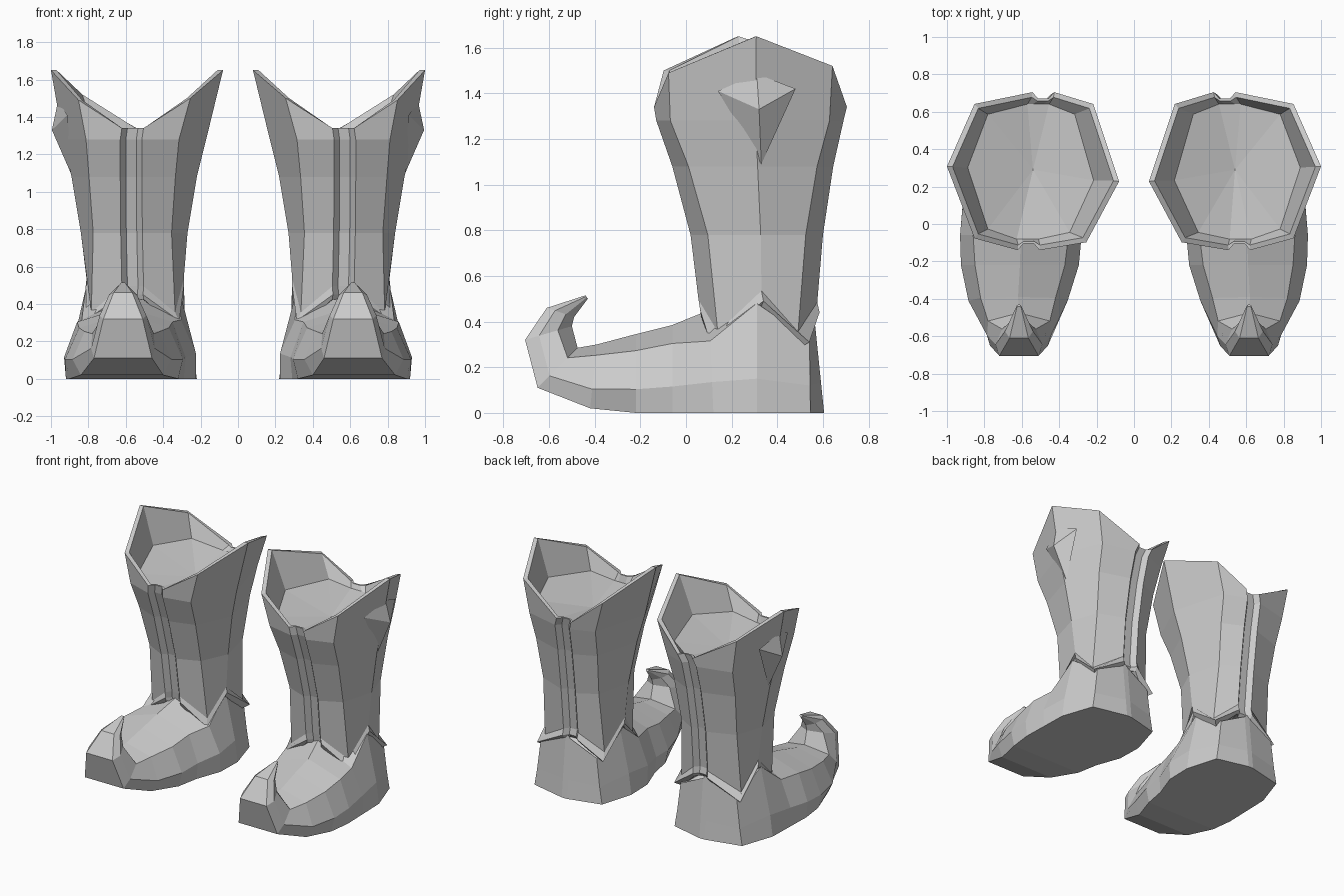
import bpy, bmesh

if "Cube" in bpy.data.objects:
    bpy.data.objects.remove(bpy.data.objects["Cube"])


def finish(name, bm):
    # turn a bmesh into a flat-shaded object mirrored to make the pair
    bmesh.ops.remove_doubles(bm, verts=bm.verts, dist=0.0005)
    bmesh.ops.recalc_face_normals(bm, faces=bm.faces)
    me = bpy.data.meshes.new(name)
    bm.to_mesh(me)
    bm.free()
    ob = bpy.data.objects.new(name, me)
    bpy.context.collection.objects.link(ob)
    ob.modifiers.new("pair", 'MIRROR').use_mirror_merge = False
    return ob


def loft(rings, start=None, end=None):
    # skin closed rings; optional centre points close the ends with fans
    bm = bmesh.new()
    vr = [[bm.verts.new(p) for p in r] for r in rings]
    n = len(vr[0])
    for a, b in zip(vr, vr[1:]):
        for i in range(n):
            j = (i + 1) % n
            bm.faces.new((a[i], a[j], b[j], b[i]))
    for ring, c in ((vr[0], start), (vr[-1], end)):
        if c:
            v = bm.verts.new(c)
            for i in range(n):
                bm.faces.new((ring[i], ring[(i + 1) % n], v))
        else:
            bm.faces.new(ring)
    return bm


# --- shaft: eight-sided boot leg with a seam groove at front and back ---
# front, front outer, outer, back outer, back, back inner, inner, front inner
UNIT = [(.05, -1), (.68, -.85), (1, .06), (.68, .85),
        (-.12, 1), (-.7, .85), (-1, -.13), (-.62, -.9)]
RIM_Z = [1.34, 1.49, 1.65, 1.52, 1.34, 1.51, 1.65, 1.50]
FLOOR_Z = [1.29, 1.34, 1.39, 1.36, 1.31, 1.36, 1.39, 1.34]
LIP_Z = [.45, .31, .49, .31, .44, .31, .49, .31]


def ring(x0, x1, y0, y1, zs, square=1.0, flare=1.0, groove=.035, scale=1.0):
    cx, cy = (x0 + x1) / 2, (y0 + y1) / 2
    a, b = (x1 - x0) / 2 * scale, (y1 - y0) / 2 * scale
    pts = []
    for i, (u, v) in enumerate(UNIT):
        if i % 2:
            u, v = u * square * flare, v * (2 - square) * flare
        x, y, z = cx + u * a, cy + v * b, zs[i]
        if i in (0, 4):
            s = -1 if i == 0 else 1
            for dx, d in ((-.058, 0), (-.028, groove), (.028, groove), (.058, 0)):
                pts.append((x - s * dx, y - s * d, z))
        else:
            pts.append((x, y, z))
    return pts


ankle = (.29, .81, .055, .575)
lip = (.29, .815, .062, .585)
rim = (.08, 1.0, -.14, .705)
shaft = loft([
    ring(*ankle, [z - .025 for z in LIP_Z], 1.2, 1.08, scale=.96),
    ring(*lip, LIP_Z, 1.2, 1.22),
    ring(*ankle, [z + .045 for z in LIP_Z], 1.25, 1.06),
    ring(.27, .84, .02, .60, [.78] * 8, 1.13),
    ring(.22, .89, -.06, .645, [1.08] * 8, 1.06),
    ring(.17, .935, -.13, .69, [1.28] * 8),
    ring(*rim, RIM_Z),
    ring(*rim, RIM_Z, groove=.02, scale=.935),
    ring(.17, .935, -.13, .69, FLOOR_Z, groove=0, scale=.88),
], start=(.55, .31, .45), end=(.54, .29, 1.26))
finish("boot_shaft", shaft)

# --- foot: sections from heel to curled toe ---
# y, z of the sole; y, z of the top; edge height fraction; centre x;
# half widths at sole, side and top edge
FOOT = [
    (.605, 0, .56, .44, .95, .55, .02, .02, .02),
    (.545, 0, .54, .40, .80, .56, .27, .25, .225),
    (.31, 0, .31, .50, .96, .565, .345, .325, .25),
    (.12, 0, .10, .45, .70, .57, .345, .345, .265),
    (-.06, 0, -.06, .385, .79, .605, .315, .325, .255),
    (-.22, 0, -.22, .345, .79, .61, .29, .315, .24),
    (-.42, .02, -.39, .30, .83, .62, .22, .265, .20),
    (-.65, .11, -.475, .285, .75, .615, .155, .17, .165),
    (-.705, .32, -.50, .38, .70, .615, .105, .125, .09),
    (-.61, .46, -.49, .42, .70, .615, .05, .075, .05),
    (-.44, .515, -.43, .50, .60, .615, .01, .012, .01),
]


def section(yb, zb, yt, zt, te, cx, wb, wm, we):
    pts = []
    for t, w in ((0, wb), (.3, wm), (te, we), (1, 0), (te, -we), (.3, -wm), (0, -wb)):
        pts.append((cx + w, yb + (yt - yb) * t, zb + (zt - zb) * t))
    return pts


finish("boot_foot", loft([section(*s) for s in FOOT]))

# --- kite-shaped stud on the outer side of the shaft ---
kite = [(.962, .31, 1.485), (.912, .14, 1.41), (.89, .33, 1.09), (.92, .48, 1.42)]
finish("side_stud", loft([kite], end=(.995, .32, 1.33)))
